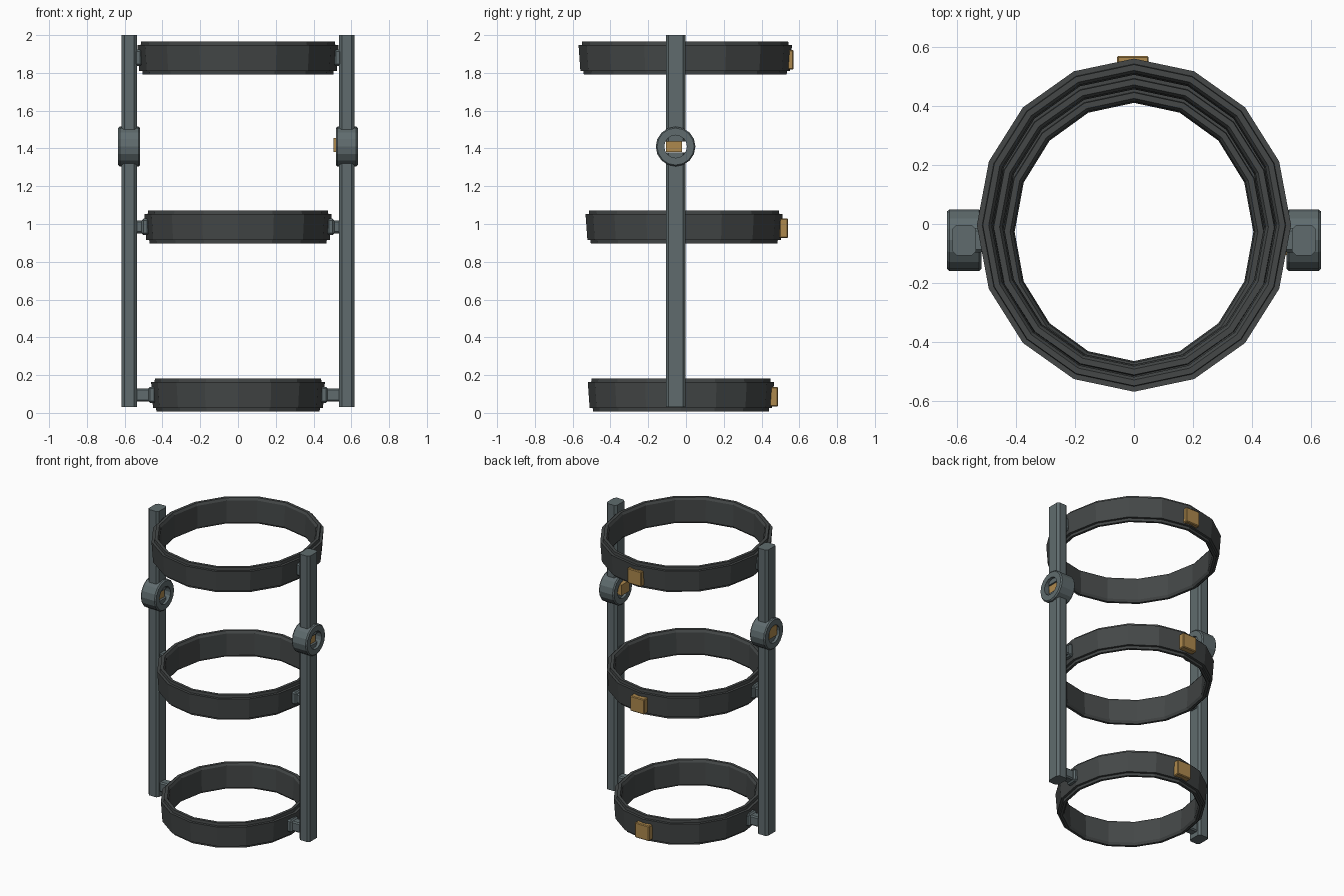
import bpy, bmesh, math
from mathutils import Matrix

if "Cube" in bpy.data.objects:
    bpy.data.objects.remove(bpy.data.objects["Cube"])


def material(name, color):
    m = bpy.data.materials.new(name)
    m.diffuse_color = (*color, 1)
    m.use_nodes = True
    m.node_tree.nodes["Principled BSDF"].inputs["Base Color"].default_value = m.diffuse_color
    return m


RUBBER = material("charcoal", (0.058, 0.064, 0.064))
STEEL = material("grey_steel", (0.115, 0.148, 0.155))
BRASS = material("brass", (0.42, 0.25, 0.075))


def finish(bm, name, mat):
    bmesh.ops.recalc_face_normals(bm, faces=bm.faces)
    mesh = bpy.data.meshes.new(name)
    bm.to_mesh(mesh)
    bm.free()
    mesh.materials.append(mat)
    ob = bpy.data.objects.new(name, mesh)
    bpy.context.scene.collection.objects.link(ob)
    return ob


def box(name, lo, hi, mat, bevel=0.0, vertical_only=False):
    size = [b - a for a, b in zip(lo, hi)]
    mid = [(a + b) / 2 for a, b in zip(lo, hi)]
    bm = bmesh.new()
    bmesh.ops.create_cube(bm, size=1, matrix=Matrix.Translation(mid) @ Matrix.Diagonal((*size, 1)))
    if bevel:
        edges = [e for e in bm.edges if not vertical_only
                 or abs(e.verts[0].co.z - e.verts[1].co.z) > 1e-4]
        bmesh.ops.bevel(bm, geom=edges, offset=bevel, segments=1, affect='EDGES')
    return finish(bm, name, mat)


def lathe(name, profile, sides, place, mat):
    """Sweep a closed profile around; place(profile_point, angle) gives the position."""
    bm = bmesh.new()
    loops = [[bm.verts.new(place(p, 2 * math.pi * i / sides)) for p in profile]
             for i in range(sides)]
    n = len(profile)
    for i in range(sides):
        a, b = loops[i], loops[(i + 1) % sides]
        for j in range(n):
            k = (j + 1) % n
            bm.faces.new((a[j], b[j], b[k], a[k]))
    return finish(bm, name, mat)


# Stepped hoops: name, centre y, centre z, radius x, radius y
hoops = [("lower", -0.027, 0.095, 0.460, 0.493),
         ("middle", -0.010, 0.985, 0.496, 0.522),
         ("upper", -0.004, 1.880, 0.533, 0.565)]
# Profile: inset from the outer radius, height from the centre
section = [(0.0, 0.068), (0.018, 0.068), (0.020, 0.0875), (0.040, 0.0875),
           (0.050, 0.072), (0.055, -0.072), (0.045, -0.0875), (0.028, -0.0875),
           (0.026, -0.070), (0.010, -0.070)]
for name, cy, cz, rx, ry in hoops:
    lathe(name + "_hoop", section, 16,
          lambda p, t: ((rx - p[0]) * math.cos(t), cy + (ry - p[0]) * math.sin(t), cz + p[1]),
          RUBBER)

# Brass plates on the back of the hoops
for name, y, z in [("lower", 0.487, 0.085), ("middle", 0.54, 0.978), ("upper", 0.57, 1.87)]:
    box(name + "_back_plate", (-0.058, y - 0.045, z - 0.052), (0.05, y, z + 0.052), BRASS, 0.005)

RAIL_X, RAIL_Y, COLLAR_Z = 0.576, -0.055, 1.41
for side, label in [(-1, "left"), (1, "right")]:
    cx = side * RAIL_X

    # Upright rails, split where they enter the collar
    for part, z0, z1 in [("lower", 0.03, 1.378), ("upper", 1.437, 2.0)]:
        box(f"{label}_{part}_rail", (cx - 0.04, RAIL_Y - 0.052, z0),
            (cx + 0.04, RAIL_Y + 0.052, z1), STEEL, 0.014, True)

    # Round collar around the rail
    lathe(label + "_collar", [(0.105, -0.05), (0.105, 0.05), (0.098, 0.058), (0.06, 0.058),
                              (0.06, -0.058), (0.098, -0.058)], 16,
          lambda p, t: (cx + p[1], RAIL_Y + p[0] * math.cos(t), COLLAR_Z + p[0] * math.sin(t)),
          STEEL)

    # Brass pin inside the collar
    box(label + "_collar_pin", (cx - 0.07 if side > 0 else cx - 0.045, -0.105, 1.382),
        (cx + 0.03, -0.022, 1.455), BRASS)

    # Stubs joining the rail to each hoop, with a flared foot
    for name, cy, cz, rx, ry in hoops:
        ends = sorted((side * (rx - 0.025), side * 0.55))
        box(f"{label}_{name}_stub", (ends[0], RAIL_Y - 0.03, cz - 0.034),
            (ends[1], RAIL_Y + 0.03, cz + 0.034), STEEL, 0.008)
        ends = sorted((side * (rx - 0.025), side * (rx + 0.015)))
        box(f"{label}_{name}_stub_foot", (ends[0], RAIL_Y - 0.042, cz - 0.043),
            (ends[1], RAIL_Y + 0.042, cz + 0.043), STEEL, 0.01)
